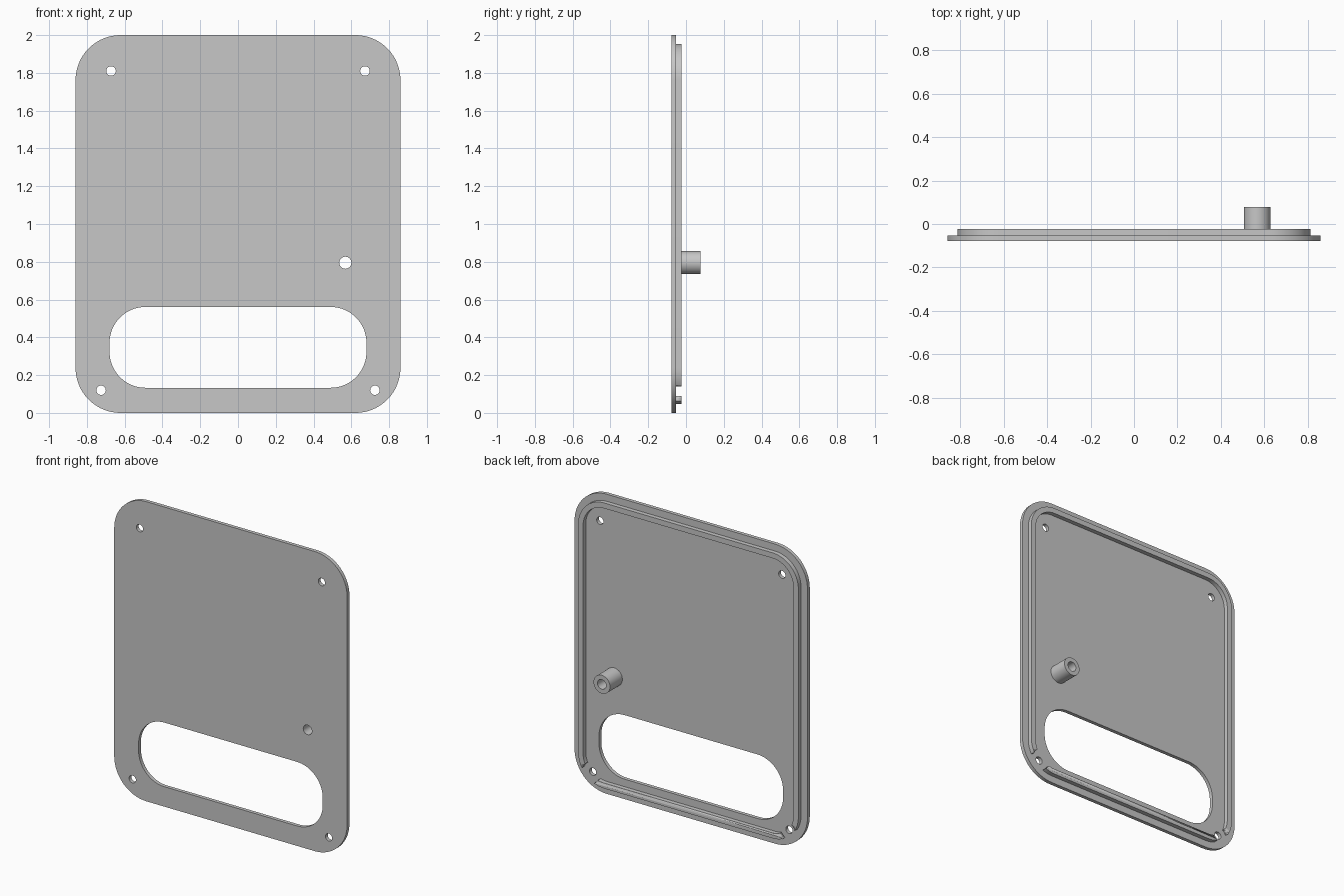
import bpy, bmesh
from math import sin, cos, pi, radians

cube = bpy.data.objects.get("Cube")
if cube:
    bpy.data.objects.remove(cube)

grey = bpy.data.materials.new("light_grey")
grey.use_nodes = True
colour = (0.57, 0.57, 0.57, 1)
grey.diffuse_color = colour
grey.node_tree.nodes["Principled BSDF"].inputs["Base Color"].default_value = colour

# Depth layers, front to back
FRONT, FACE, RIM_TOP, BOSS_TOP = -0.0775, -0.053, -0.024, 0.0775


def rounded(x, z, half_w, half_h, r, steps=16):
    """Outline of a rounded rectangle centred on (x, z)."""
    pts = []
    for i, (sx, sz) in enumerate([(1, 1), (-1, 1), (-1, -1), (1, -1)]):
        for k in range(steps + 1):
            a = (i + k / steps) * pi / 2
            pts.append((x + sx * (half_w - r) + r * cos(a),
                        z + sz * (half_h - r) + r * sin(a)))
    return pts


def circle(x, z, r, n=32):
    return [(x + r * cos(2 * pi * k / n), z + r * sin(2 * pi * k / n)) for k in range(n)]


def slab(name, outlines, y0, y1):
    """Fill the outlines (inner ones become holes) and give them depth along y."""
    curve = bpy.data.curves.new(name, 'CURVE')
    curve.dimensions = '2D'
    curve.fill_mode = 'BOTH'
    curve.extrude = (y1 - y0) / 2
    for pts in outlines:
        s = curve.splines.new('POLY')
        s.points.add(len(pts) - 1)
        for p, (x, z) in zip(s.points, pts):
            p.co = (x, z, 0, 1)
        s.use_cyclic_u = True
    ob = bpy.data.objects.new(name, curve)
    ob.location.y = (y0 + y1) / 2
    ob.rotation_euler.x = radians(90)
    bpy.context.collection.objects.link(ob)
    bpy.ops.object.select_all(action='DESELECT')
    ob.select_set(True)
    bpy.context.view_layer.objects.active = ob
    bpy.ops.object.convert(target='MESH')
    ob = bpy.context.object
    bm = bmesh.new()
    bm.from_mesh(ob.data)
    bmesh.ops.remove_doubles(bm, verts=bm.verts, dist=0.0001)
    bmesh.ops.recalc_face_normals(bm, faces=bm.faces)
    bm.to_mesh(ob.data)
    bm.free()
    ob.data.materials.clear()
    ob.data.materials.append(grey)
    bpy.ops.object.shade_smooth_by_angle(angle=radians(30))
    return ob


# Plate with slot, four screw holes and the boss hole
low_holes = [(s * 0.725, 0.12) for s in (-1, 1)]
high_holes = [(s * 0.672, 1.81) for s in (-1, 1)]
boss = (0.568, 0.795)
plate_cuts = [circle(x, z, 0.025) for x, z in low_holes + high_holes]
plate_cuts += [circle(*boss, 0.032), rounded(0, 0.347, 0.68, 0.214, 0.19)]
slab("cover_plate", [rounded(0, 1, 0.86, 1, 0.238)] + plate_cuts, FRONT, FACE)

# Raised locating rim, broken around the lower screw holes
inset, wall = 0.047, 0.036
rim = slab("locating_rim",
           [rounded(0, 1, 0.86 - d, 1 - d, 0.238 - d) for d in (inset, inset + wall)],
           FACE, RIM_TOP)
for (x, z), side in zip(low_holes, ("right", "left")):
    cutter = slab(side + "_rim_gap_cutter", [circle(x, z, 0.065)], FACE - 0.05, RIM_TOP + 0.05)
    cutter.hide_render = True
    cutter.hide_set(True)
    cut = rim.modifiers.new(side + "_gap", 'BOOLEAN')
    cut.operation = 'DIFFERENCE'
    cut.solver = 'EXACT'
    cut.object = cutter

# Hollow boss on the back
slab("hollow_boss", [circle(*boss, 0.061), circle(*boss, 0.032)], FACE, BOSS_TOP)
